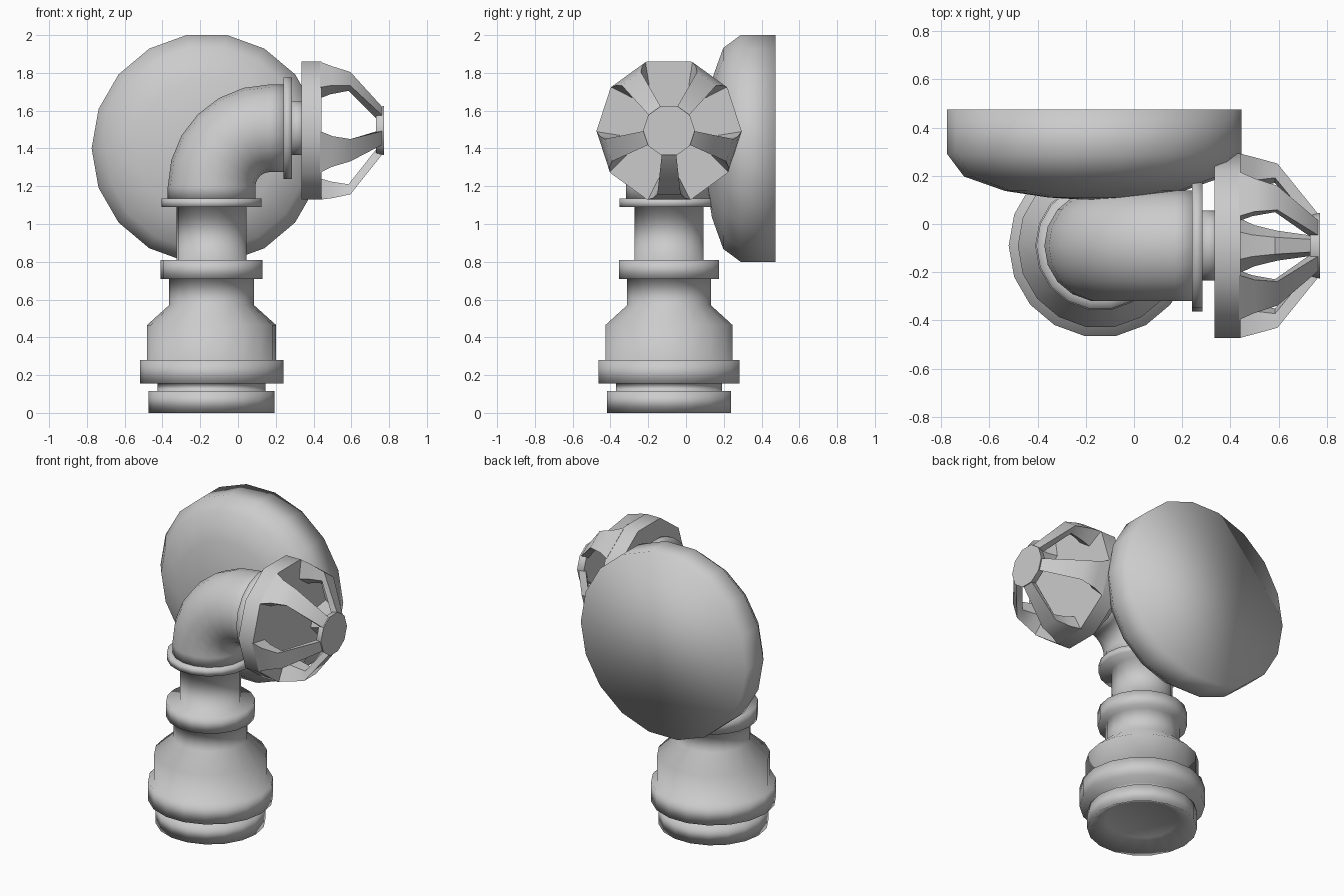
import bpy, bmesh
from math import cos, sin, pi, radians
from mathutils import Vector, Matrix

if "Cube" in bpy.data.objects:
    bpy.data.objects.remove(bpy.data.objects["Cube"])

AX, AY, AZ = -0.14, -0.09, 1.507   # column axis and outlet height


def loft(name, rings, angle=180):
    """Skin a list of equal-length rings and cap both ends."""
    bm = bmesh.new()
    rows = [[bm.verts.new(p) for p in ring] for ring in rings]
    n = len(rows[0])
    for a, b in zip(rows, rows[1:]):
        for i in range(n):
            j = (i + 1) % n
            bm.faces.new((a[i], a[j], b[j], b[i]))
    bm.faces.new(rows[0])
    bm.faces.new(rows[-1])
    bmesh.ops.recalc_face_normals(bm, faces=bm.faces)
    me = bpy.data.meshes.new(name)
    bm.to_mesh(me)
    bm.free()
    ob = bpy.data.objects.new(name, me)
    bpy.context.collection.objects.link(ob)
    bpy.ops.object.select_all(action='DESELECT')
    ob.select_set(True)
    bpy.context.view_layer.objects.active = ob
    if angle == 180:
        bpy.ops.object.shade_smooth()
    else:
        bpy.ops.object.shade_smooth_by_angle(angle=radians(angle))
    return ob


def lathe(name, profile, centre, axis='Z', sides=18, angle=180):
    """Revolve (radius, height) pairs about an axis."""
    place = {'Z': lambda c, s, h: (c, s, h),
             'X': lambda c, s, h: (h, c, s),
             'Y': lambda c, s, h: (c, h, s)}[axis]
    rings = []
    for r, h in profile:
        rings.append([Vector(centre) + Vector(place(r * cos(2 * pi * i / sides),
                                                    r * sin(2 * pi * i / sides), h))
                      for i in range(sides)])
    return loft(name, rings, angle)


# Stepped column with recessed underside
lathe("column", [(0.22, 0.06), (0.333, 0), (0.333, 0.115), (0.285, 0.115), (0.285, 0.155),
                 (0.38, 0.155), (0.38, 0.28), (0.342, 0.28), (0.342, 0.465), (0.225, 0.57),
                 (0.225, 0.71), (0.27, 0.71), (0.27, 0.81), (0.185, 0.81), (0.185, 1.09),
                 (0.265, 1.09), (0.265, 1.135), (0.22, 1.135)], (AX, AY, 0))

# Pipe elbow: straight, quarter bend, straight
R, r = 0.31, 0.232
bend = Vector((AX + R, AY, AZ - R))
path = [(Vector((AX, AY, 1.13)), 0)]
path += [(bend + Vector((-R * cos(t), 0, R * sin(t))), t)
         for t in (pi / 2 * k / 6 for k in range(7))]
path += [(Vector((0.25, AY, AZ)), pi / 2)]
rings = []
for p, t in path:
    out = Vector((-cos(t), 0, sin(t)))
    rings.append([p + out * r * cos(2 * pi * i / 18) + Vector((0, r * sin(2 * pi * i / 18), 0))
                  for i in range(18)])
loft("elbow", rings)

# Outlet flange and wheel shaft
lathe("outlet_flange", [(0.2, 0.24), (0.272, 0.24), (0.272, 0.285), (0.14, 0.285)],
      (0, AY, AZ), 'X')
lathe("wheel_shaft", [(0.145, 0.27), (0.145, 0.36)], (0, AY, AZ), 'X')

# Handwheel: ten-sided base and hub
WZ = 1.495
lathe("wheel_base", [(0.383, 0.335), (0.383, 0.442)], (0, AY, WZ), 'X', 10, 40)
lathe("wheel_hub", [(0.125, 0.73), (0.137, 0.772)], (0, AY, WZ), 'X', 10, 40)

# Five bent spokes: (x, outer radius, inner radius, half outer width, half inner width)
stations = [(0.435, 0.366, 0.25, 0.115, 0.06),
            (0.50, 0.358, 0.27, 0.085, 0.045),
            (0.595, 0.338, 0.285, 0.062, 0.035),
            (0.765, 0.125, 0.07, 0.038, 0.025)]
for k in range(5):
    turn = Matrix.Rotation(2 * pi * k / 5, 3, 'X')
    rings = [[turn @ Vector(v) + Vector((0, AY, WZ)) for v in
              ((x, -wo, -ro), (x, wo, -ro), (x - 0.01, wi, -ri), (x - 0.01, -wi, -ri))]
             for x, ro, ri, wo, wi in stations]
    loft("wheel_spoke_%d" % (k + 1), rings, 40)

# Domed round plate behind the elbow
lathe("back_plate", [(0.61, 0.475), (0.61, 0.29), (0.54, 0.197), (0.37, 0.137),
                     (0.19, 0.11), (0.03, 0.1)], (-0.165, 0, 1.4), 'Y')
